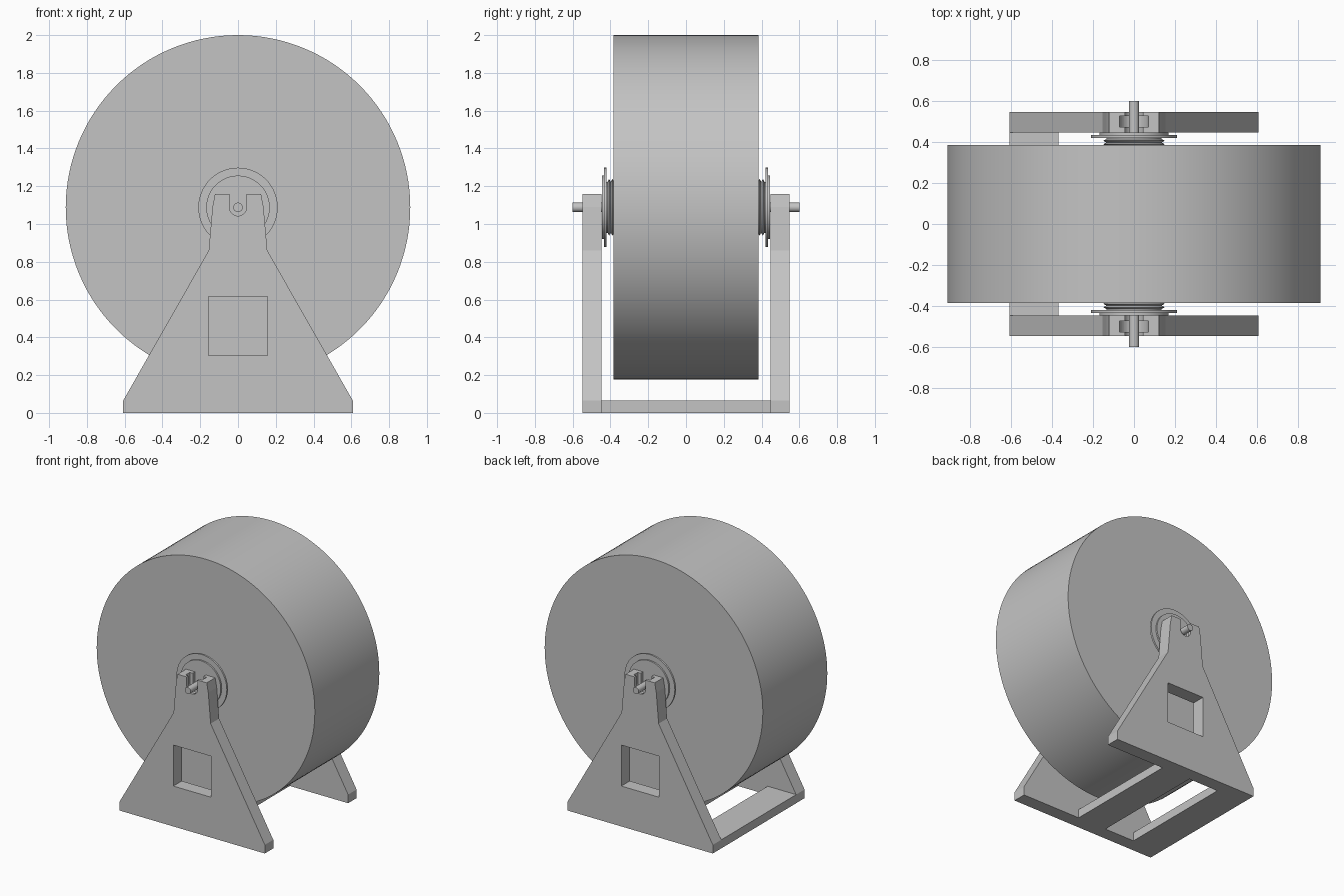
import bpy, bmesh, math

cube = bpy.data.objects.get("Cube")
if cube:
    bpy.data.objects.remove(cube, do_unlink=True)

AXIS_Z = 1.088

grey = bpy.data.materials.new("light_grey")
grey.use_nodes = True
grey.diffuse_color = (0.55, 0.55, 0.55, 1)
grey.node_tree.nodes["Principled BSDF"].inputs["Base Color"].default_value = (0.55, 0.55, 0.55, 1)


def add_object(name, bm):
    bmesh.ops.recalc_face_normals(bm, faces=bm.faces)
    mesh = bpy.data.meshes.new(name)
    bm.to_mesh(mesh)
    bm.free()
    mesh.materials.append(grey)
    obj = bpy.data.objects.new(name, mesh)
    bpy.context.collection.objects.link(obj)
    return obj


def activate(obj):
    bpy.ops.object.select_all(action='DESELECT')
    obj.select_set(True)
    bpy.context.view_layer.objects.active = obj


def prism(name, outline, y0, y1):
    """Extrude an x-z outline from y0 to y1."""
    bm = bmesh.new()
    face = bm.faces.new([bm.verts.new((x, y0, z)) for x, z in outline])
    moved = bmesh.ops.extrude_face_region(bm, geom=[face])["geom"]
    verts = [v for v in moved if isinstance(v, bmesh.types.BMVert)]
    bmesh.ops.translate(bm, verts=verts, vec=(0, y1 - y0, 0))
    return add_object(name, bm)


def lathe(name, profile, segments=96):
    """Spin a (radius, y) profile round the axle line."""
    bm = bmesh.new()
    rings = []
    for r, y in profile:
        rings.append([bm.verts.new((r * math.cos(a), y, AXIS_Z + r * math.sin(a)))
                      for a in (math.tau * i / segments for i in range(segments))])
    for a, b in zip(rings, rings[1:]):
        for i in range(segments):
            j = (i + 1) % segments
            bm.faces.new((a[i], a[j], b[j], b[i]))
    bm.faces.new(rings[0])
    bm.faces.new(rings[-1])
    obj = add_object(name, bm)
    activate(obj)
    bpy.ops.object.shade_smooth_by_angle(angle=math.radians(30))
    return obj


def rectangle(x0, x1, z0, z1):
    return [(x0, z0), (x1, z0), (x1, z1), (x0, z1)]


def u_shape(r, steps=24):
    """Open-topped slot with a round bottom centred on the axle."""
    arc = [(r * math.cos(a), AXIS_Z + r * math.sin(a))
           for a in (math.pi + math.pi * i / steps for i in range(steps + 1))]
    return arc + [(r, 1.3), (-r, 1.3)]


def cut(obj, cutter):
    cutter.hide_render = True
    mod = obj.modifiers.new("cut", 'BOOLEAN')
    mod.operation = 'DIFFERENCE'
    mod.solver = 'EXACT'
    mod.object = cutter
    activate(obj)
    bpy.ops.object.modifier_apply(modifier=mod.name)
    bpy.data.objects.remove(cutter, do_unlink=True)


# Spool drum and the axle through it
lathe("spool_drum", [(0.912, -0.385), (0.912, 0.385)], 128)
lathe("axle", [(0.025, -0.6), (0.025, 0.6)], 32)

# Half of the stand outline, mirrored across x
half = [(0.608, 0), (0.608, 0.065), (0.155, 0.86), (0.135, 1.09), (0.122, 1.16)]
stand_outline = half + [(-x, z) for x, z in reversed(half)]

for side, label in ((-1, "front"), (1, "back")):
    # Upright with window, axle slot and wider bearing groove
    stand = prism(label + "_stand", stand_outline, side * 0.447, side * 0.548)
    cut(stand, prism("window_cutter", rectangle(-0.157, 0.157, 0.305, 0.615), side * 0.4, side * 0.6))
    cut(stand, prism("slot_cutter", u_shape(0.045), side * 0.4, side * 0.6))
    cut(stand, prism("groove_cutter", u_shape(0.07), side * 0.475, side * 0.527))

    # Threaded hub cone with its flange
    thread = [(0.135, 0.38), (0.15, 0.39), (0.135, 0.398), (0.15, 0.407), (0.135, 0.415)]
    flange = [(0.135, 0.42), (0.21, 0.42), (0.21, 0.434), (0.168, 0.434), (0.168, 0.446)]
    lathe(label + "_hub", [(r, side * y) for r, y in thread + flange])

# Floor bars joining the two uprights
prism("side_floor_bar", rectangle(-0.608, -0.37, 0, 0.065), -0.447, 0.447)
prism("middle_floor_bar", rectangle(-0.12, 0.12, 0, 0.065), -0.447, 0.447)
